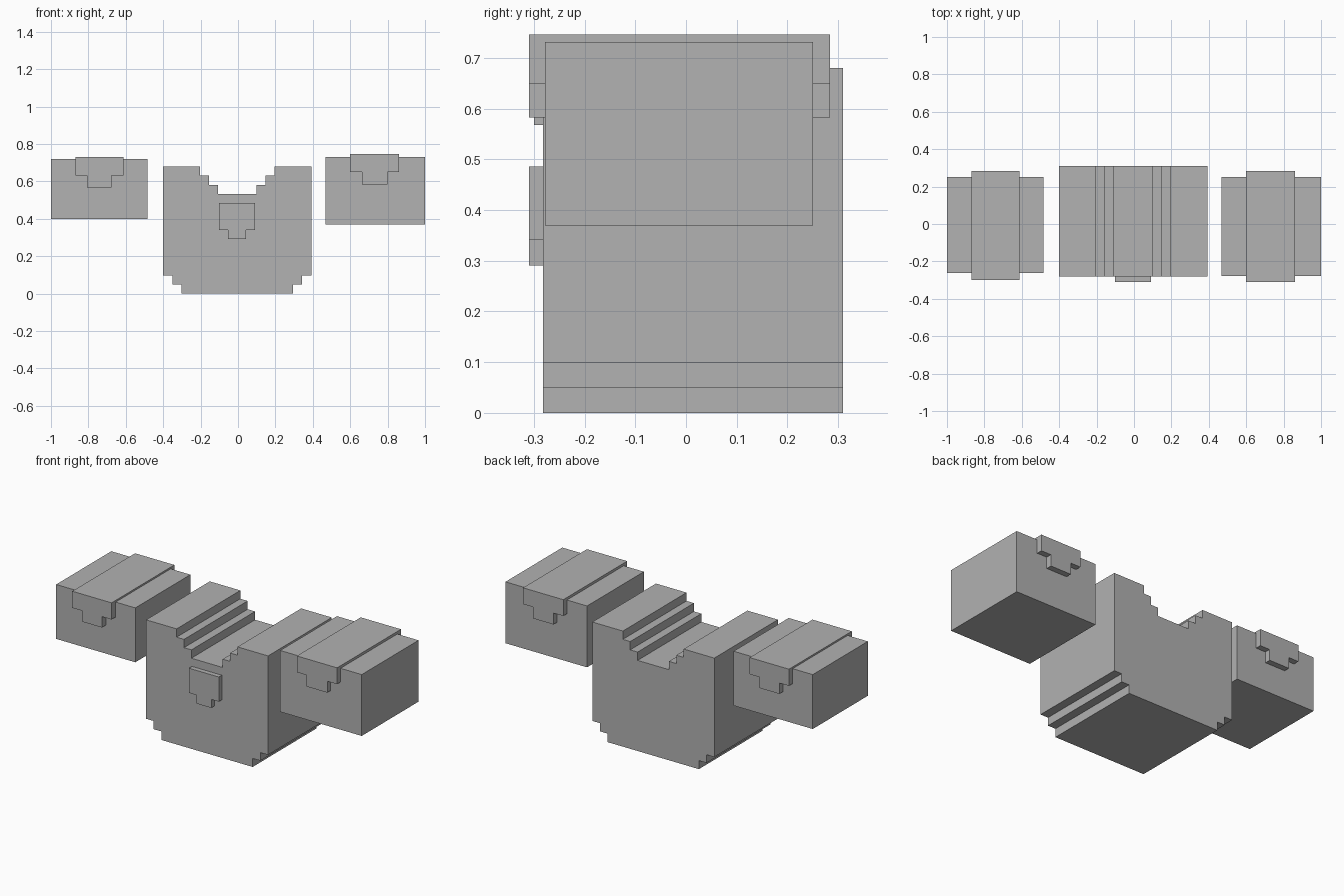
import bpy
import bmesh

cube = bpy.data.objects.get("Cube")
if cube:
    bpy.data.objects.remove(cube, do_unlink=True)

# Single plain grey
grey = bpy.data.materials.new("plain_grey")
grey.use_nodes = True
GREY = (0.445, 0.445, 0.445, 1.0)
grey.diffuse_color = GREY
grey.node_tree.nodes["Principled BSDF"].inputs["Base Color"].default_value = GREY


def extrude_profile(name, points, y0, y1):
    """Extrude an x-z outline from y0 back to y1."""
    bm = bmesh.new()
    face = bm.faces.new([bm.verts.new((x, y0, z)) for x, z in points])
    result = bmesh.ops.extrude_face_region(bm, geom=[face])
    moved = [v for v in result["geom"] if isinstance(v, bmesh.types.BMVert)]
    bmesh.ops.translate(bm, vec=(0, y1 - y0, 0), verts=moved)
    bmesh.ops.recalc_face_normals(bm, faces=bm.faces[:])
    mesh = bpy.data.meshes.new(name)
    bm.to_mesh(mesh)
    bm.free()
    mesh.materials.append(grey)
    obj = bpy.data.objects.new(name, mesh)
    bpy.context.collection.objects.link(obj)
    return obj


def mirrored(half, centre):
    """Complete a half outline given as (half width, z) from bottom to top."""
    return ([(centre + w, z) for w, z in half]
            + [(centre - w, z) for w, z in reversed(half)])


def tee(centre, wide, narrow, bottom, step, top):
    """Outline of a wide plate with a narrower tab below it."""
    return mirrored([(narrow, bottom), (narrow, step),
                     (wide, step), (wide, top)], centre)


# Torso with stepped hem and stepped neckline
torso = [(0.297, 0.0), (0.297, 0.05), (0.347, 0.05), (0.347, 0.098),
         (0.397, 0.098), (0.397, 0.68), (0.198, 0.68), (0.198, 0.631),
         (0.150, 0.631), (0.150, 0.582), (0.102, 0.582), (0.102, 0.533)]
extrude_profile("chest_plate", mirrored(torso, -0.004), -0.282, 0.31)

# Raised chest emblem plate
extrude_profile("chest_badge", tee(-0.005, 0.097, 0.048, 0.291, 0.341, 0.486),
                -0.31, -0.28)

# Shoulder blocks: x range, z range, y range
for name, x0, x1, z0, z1, y0, y1 in (
        ("right_shoulder", -1.0, -0.485, 0.40, 0.72, -0.262, 0.25),
        ("left_shoulder", 0.469, 1.0, 0.37, 0.731, -0.278, 0.25)):
    extrude_profile(name, [(x0, z0), (x1, z0), (x1, z1), (x0, z1)], y0, y1)

# Straps lying over the shoulders, with a tab front and back
extrude_profile("right_shoulder_strap",
                tee(-0.741, 0.128, 0.065, 0.568, 0.632, 0.73), -0.30, 0.284)
extrude_profile("left_shoulder_strap",
                tee(0.731, 0.131, 0.067, 0.583, 0.65, 0.746), -0.31, 0.284)
